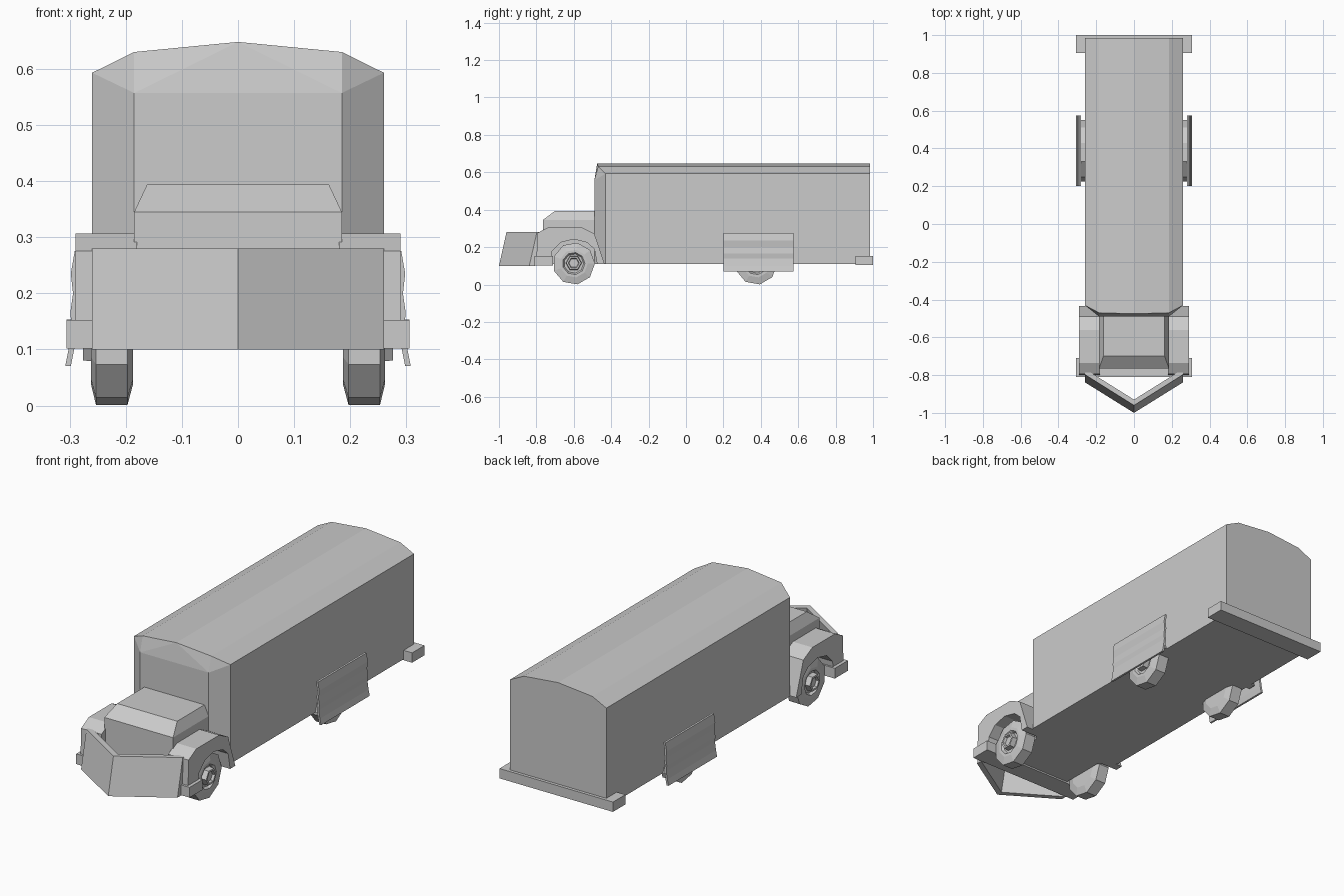
import bpy, bmesh, math
from mathutils import Vector

if "Cube" in bpy.data.objects:
    bpy.data.objects.remove(bpy.data.objects["Cube"])


def finish(name, bm):
    bmesh.ops.recalc_face_normals(bm, faces=bm.faces)
    me = bpy.data.meshes.new(name)
    bm.to_mesh(me)
    bm.free()
    ob = bpy.data.objects.new(name, me)
    bpy.context.collection.objects.link(ob)
    return ob


def mirror_x(ob):
    ob.modifiers.new("mirror", 'MIRROR').use_axis[0] = True


def hull(name, pts):
    bm = bmesh.new()
    for p in pts:
        bm.verts.new(p)
    bmesh.ops.convex_hull(bm, input=bm.verts)
    bmesh.ops.dissolve_limit(bm, angle_limit=0.01, verts=bm.verts, edges=bm.edges)
    return finish(name, bm)


def extrude(name, pts, offset):
    bm = bmesh.new()
    f = bm.faces.new([bm.verts.new(p) for p in pts])
    r = bmesh.ops.extrude_face_region(bm, geom=[f], use_keep_orig=True)
    new = [g for g in r["geom"] if isinstance(g, bmesh.types.BMVert)]
    bmesh.ops.translate(bm, verts=new, vec=Vector(offset))
    return finish(name, bm)


def box(name, x, y, z):
    return hull(name, [(a, b, c) for a in x for b in y for c in z])


def lathe_x(name, profile, sides, y, z):
    """Spin (x, radius) profile around an axle parallel to x."""
    bm = bmesh.new()
    rings = []
    for x, r in profile:
        rings.append([bm.verts.new((x, y + r * math.cos(2 * math.pi * i / sides),
                                    z + r * math.sin(2 * math.pi * i / sides)))
                      for i in range(sides)])
    for a, b in zip(rings, rings[1:]):
        for i in range(sides):
            j = (i + 1) % sides
            bm.faces.new((a[i], a[j], b[j], b[i]))
    bm.faces.new(rings[0])
    bm.faces.new(rings[-1])
    return finish(name, bm)


# Van body with chamfered cab front and gently arched roof
half = [(0.26, 0.11), (0.26, 0.593), (0.185, 0.63), (0, 0.648)]
body = []
for s in (-1, 1):
    body += [(s * x, 0.985, z) for x, z in half]
    body += [(s * x, -0.43, z) for x, z in half[:2]]
    body += [(s * 0.185, -0.49, 0.11), (s * 0.185, -0.49, 0.557),
             (s * 0.185, -0.47, 0.63), (0, -0.475, 0.648)]
hull("van_body", body)

# Hood
hull("hood", [(s * x, y, z) for s in (-1, 1) for x, y, z in (
    (0.185, -0.48, 0.11), (0.185, -0.765, 0.11), (0.185, -0.765, 0.345),
    (0.185, -0.48, 0.345), (0.162, -0.70, 0.394), (0.162, -0.48, 0.394))])

# Front fenders with wheel arch
fender = [(-0.80, 0.11), (-0.795, 0.275), (-0.735, 0.307), (-0.56, 0.307),
          (-0.49, 0.272), (-0.435, 0.11), (-0.475, 0.11), (-0.49, 0.19),
          (-0.53, 0.225), (-0.60, 0.242), (-0.67, 0.225), (-0.715, 0.18), (-0.725, 0.11)]
mirror_x(extrude("front_fender", [(0.18, y, z) for y, z in fender], (0.11, 0, 0)))

# Rear fenders, mostly hidden by the side shields
arch = [(0.225, 0.11), (0.25, 0.19), (0.33, 0.25), (0.43, 0.25), (0.51, 0.20), (0.55, 0.11),
        (0.51, 0.11), (0.48, 0.18), (0.42, 0.225), (0.34, 0.225), (0.28, 0.18), (0.26, 0.11)]
mirror_x(extrude("rear_fender", [(0.24, y, z) for y, z in arch], (0.04, 0, 0)))

# Bumpers
box("front_bumper", (-0.306, 0.306), (-0.81, -0.71), (0.102, 0.152))
box("rear_bumper", (-0.306, 0.306), (0.905, 1.0), (0.105, 0.153))

# V-shaped ram plate leaning back
plate = [(0, -1.0, 0.10), (0.26, -0.838, 0.10), (0.26, -0.797, 0.28), (0, -0.96, 0.28)]
mirror_x(extrude("ram_plate", plate, (0, 0.03, 0)))

# Corrugated side shields over the rear wheels
wave = [(0.291, 0.275), (0.298, 0.235), (0.294, 0.20), (0.299, 0.165),
        (0.296, 0.14), (0.302, 0.10), (0.308, 0.07)]
outline = wave + [(x - 0.01, z) for x, z in reversed(wave)]
mirror_x(extrude("side_shield", [(x, 0.20, z) for x, z in outline], (0, 0.375, 0)))

# Wheels with hexagonal hubs
tire = [(0.187, 0.075), (0.197, 0.113), (0.253, 0.113), (0.262, 0.075), (0.262, 0.06), (0.25, 0.052)]
hub = [(0.24, 0.044), (0.276, 0.040), (0.276, 0.030), (0.264, 0.026)]
for where, y in (("front", -0.60), ("rear", 0.375)):
    mirror_x(lathe_x(where + "_wheel", tire, 9, y, 0.112))
    h = lathe_x(where + "_hub", hub, 6, y, 0.115)
    mirror_x(h)
